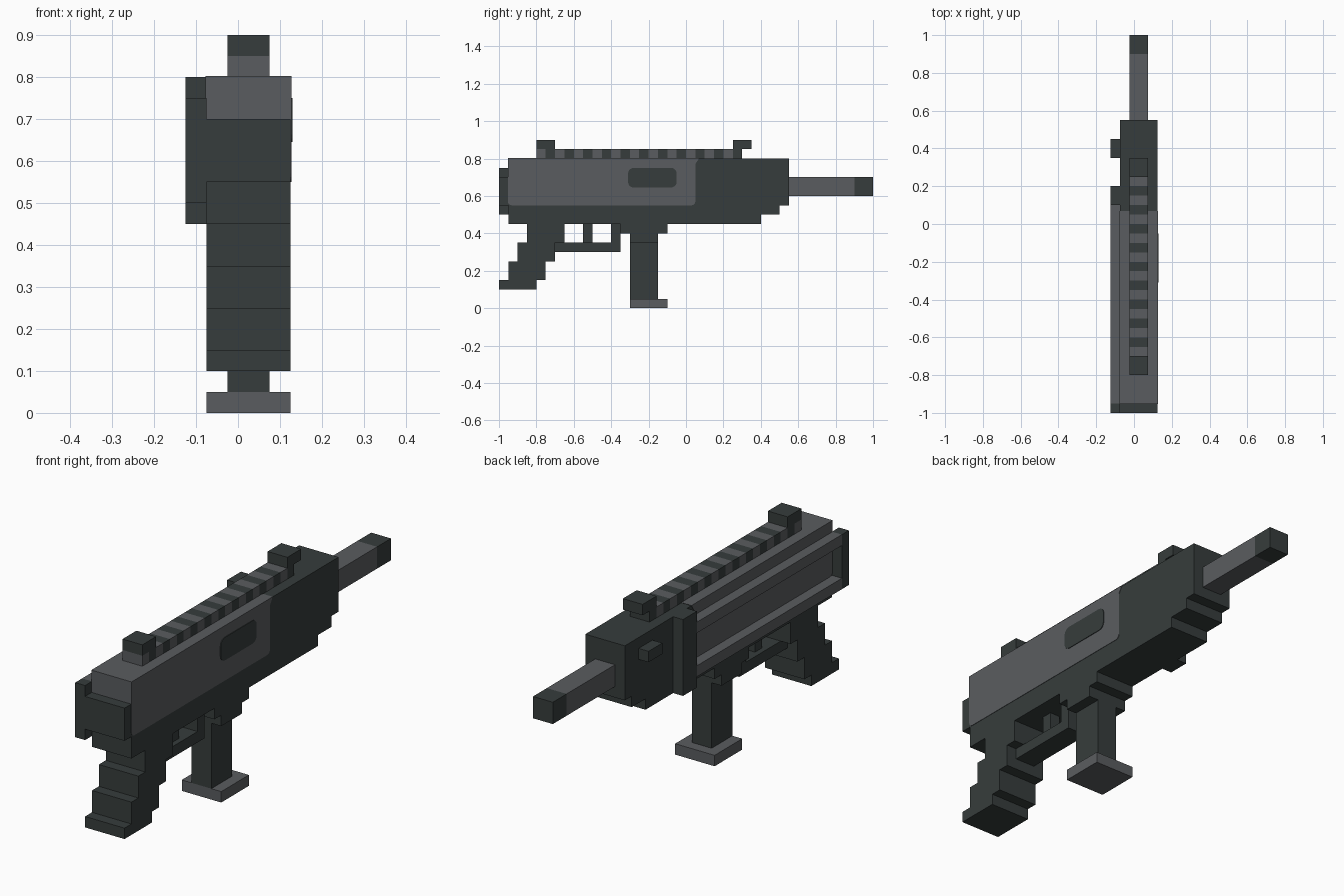
import bpy, bmesh, math

if "Cube" in bpy.data.objects:
    bpy.data.objects.remove(bpy.data.objects["Cube"], do_unlink=True)


def material(name, rgb):
    m = bpy.data.materials.new(name)
    m.use_nodes = True
    color = (*rgb, 1)
    m.diffuse_color = color
    m.node_tree.nodes["Principled BSDF"].inputs["Base Color"].default_value = color
    return m


DARK = material("charcoal", (0.037, 0.046, 0.045))
LIGHT = material("steel grey", (0.102, 0.108, 0.116))

FULL = (-0.075, 0.125)    # receiver width
SLIM = (-0.025, 0.075)    # barrel, rail and magazine width
THIN = (0.0, 0.05)        # trigger width
SIDE = (-0.125, -0.075)   # folded stock on the right


def prism(name, xs, outline, mat):
    """Extrude a (y, z) outline across the x range."""
    bm = bmesh.new()
    face = bm.faces.new([bm.verts.new((xs[0], y, z)) for y, z in outline])
    out = bmesh.ops.extrude_face_region(bm, geom=[face])
    moved = [v for v in out["geom"] if isinstance(v, bmesh.types.BMVert)]
    bmesh.ops.translate(bm, verts=moved, vec=(xs[1] - xs[0], 0, 0))
    bmesh.ops.recalc_face_normals(bm, faces=bm.faces)
    mesh = bpy.data.meshes.new(name)
    bm.to_mesh(mesh)
    bm.free()
    mesh.materials.append(mat)
    obj = bpy.data.objects.new(name, mesh)
    bpy.context.collection.objects.link(obj)
    return obj


def box(name, xs, ys, zs, mat=DARK):
    (a, b), (c, d) = ys, zs
    return prism(name, xs, [(a, c), (b, c), (b, d), (a, d)], mat)


def arc(y, z, r, start):
    """Quarter-circle corner points around a centre."""
    angles = [math.radians(start + 22.5 * i) for i in range(5)]
    return [(y + r * math.cos(a), z + r * math.sin(a)) for a in angles]


# Receiver with stepped nose
prism("receiver", FULL, [(-0.95, 0.45), (0.4, 0.45), (0.4, 0.5), (0.5, 0.5),
                         (0.5, 0.55), (0.55, 0.55), (0.55, 0.8), (-0.95, 0.8)], DARK)

# Light cover wrapped over the receiver, rounded at its lower corners
prism("receiver_cover", (-0.077, 0.127),
      arc(-0.932, 0.57, 0.02, 180) + arc(0.03, 0.57, 0.02, 270)
      + [(0.05, 0.77), (0.07, 0.802), (-0.952, 0.802)], LIGHT)

# Ejection port plate
prism("ejection_port", (0.125, 0.13),
      arc(-0.28, 0.675, 0.03, 180) + arc(-0.08, 0.675, 0.03, 270)
      + arc(-0.08, 0.72, 0.03, 0) + arc(-0.28, 0.72, 0.03, 90), DARK)

# Barrel
box("barrel", SLIM, (0.55, 0.9), (0.6, 0.7), LIGHT)
box("muzzle", SLIM, (0.9, 1.0), (0.6, 0.7))

# Top rail of alternating segments, with sights
for i in range(22):
    y = -0.8 + 0.05 * i
    box(f"rail_segment_{i}", SLIM, (y, y + 0.05), (0.8, 0.85), DARK if i % 2 else LIGHT)
box("rear_sight", SLIM, (-0.8, -0.7), (0.85, 0.9))
box("front_sight", SLIM, (0.25, 0.35), (0.85, 0.9))

# Folded stock
for name, z in (("lower", 0.5), ("upper", 0.7)):
    box(f"stock_{name}_arm", SIDE, (-0.95, 0.1), (z, z + 0.05), LIGHT)
box("stock_butt", SIDE, (0.1, 0.2), (0.45, 0.8))
box("stock_hinge", SIDE, (-1.0, -0.95), (0.5, 0.75))
box("back_plate", FULL, (-1.0, -0.95), (0.55, 0.7))
box("charging_knob", SIDE, (0.35, 0.45), (0.7, 0.75))

# Stepped pistol grip
for i, (low, high) in enumerate([(0.35, 0.45), (0.25, 0.35), (0.15, 0.25), (0.1, 0.15)]):
    y = -0.85 - 0.05 * i
    box(f"grip_step_{i}", FULL, (y, y + 0.2), (low, high))

# Trigger and guard
box("trigger_guard", SLIM, (-0.7, -0.35), (0.3, 0.35))
box("guard_post", SLIM, (-0.4, -0.35), (0.35, 0.45))
box("trigger", THIN, (-0.55, -0.5), (0.35, 0.45))

# Magazine
box("magazine_well", FULL, (-0.35, -0.1), (0.4, 0.45))
box("magazine_collar", FULL, (-0.3, -0.15), (0.35, 0.4))
box("magazine", SLIM, (-0.3, -0.15), (0.05, 0.35))
box("magazine_base", FULL, (-0.3, -0.1), (0.0, 0.05), LIGHT)
